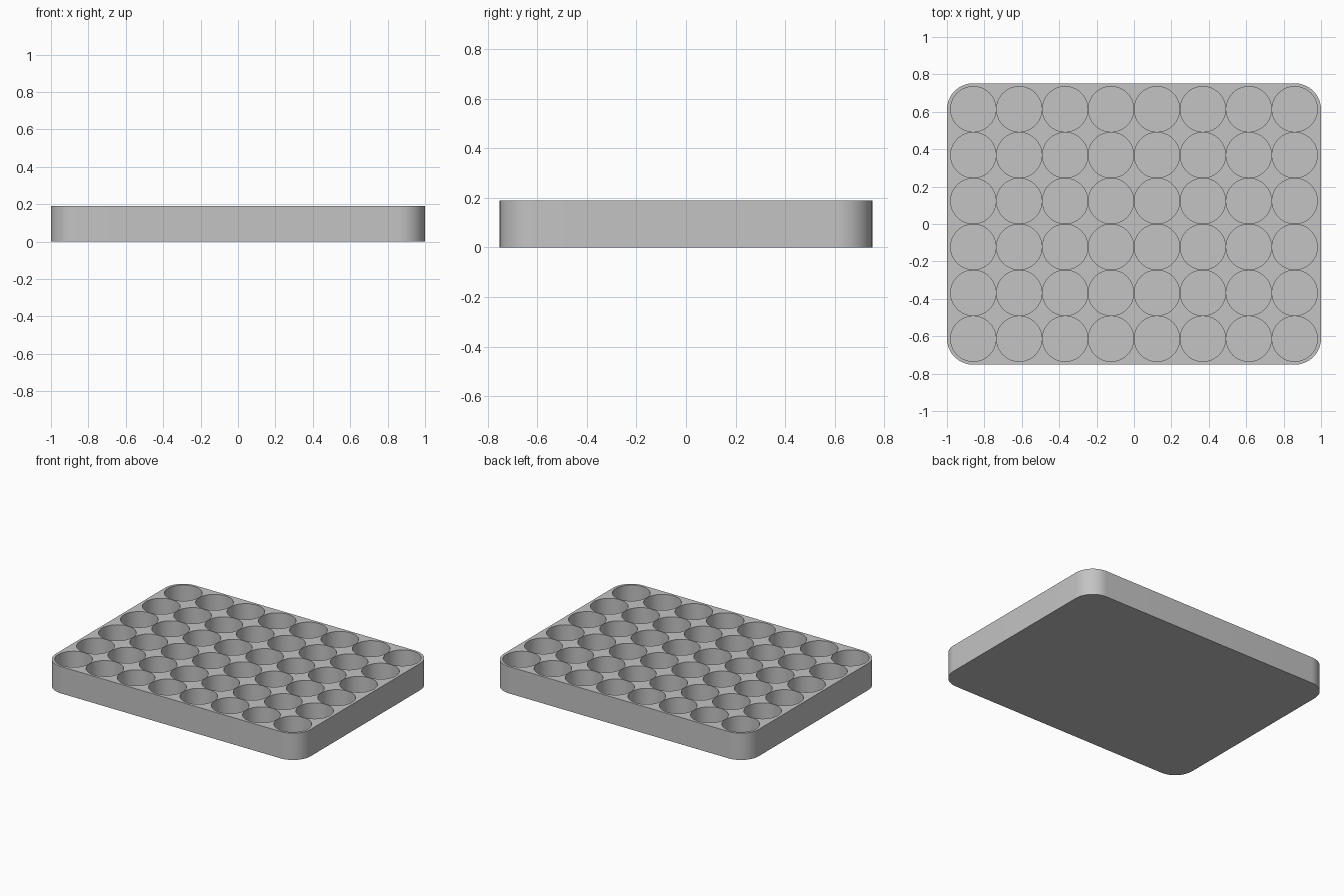
import bpy
import bmesh
import math
from mathutils import Matrix, Vector

COLS, ROWS = 8, 6
PITCH = 0.2455
HOLE_R = 0.121
HALF_X, HALF_Y = 1.0, 0.752
HEIGHT, FLOOR = 0.19, 0.02
CORNER_R = 0.14

cube = bpy.data.objects.get("Cube")
if cube:
    bpy.data.objects.remove(cube, do_unlink=True)

# Single grey plastic
grey = bpy.data.materials.new("grey plastic")
grey.use_nodes = True
colour = (0.55, 0.55, 0.55, 1)
grey.diffuse_color = colour
grey.node_tree.nodes["Principled BSDF"].inputs["Base Color"].default_value = colour


def add_object(name, bm):
    bmesh.ops.recalc_face_normals(bm, faces=bm.faces)
    mesh = bpy.data.meshes.new(name)
    bm.to_mesh(mesh)
    bm.free()
    mesh.materials.append(grey)
    obj = bpy.data.objects.new(name, mesh)
    bpy.context.collection.objects.link(obj)
    return obj


# Tray block with rounded vertical corners
bm = bmesh.new()
bmesh.ops.create_cube(bm, size=1, matrix=Matrix.Translation((0, 0, HEIGHT / 2))
                      @ Matrix.Diagonal((2 * HALF_X, 2 * HALF_Y, HEIGHT, 1)))
uprights = [e for e in bm.edges if abs(e.verts[0].co.z - e.verts[1].co.z) > HEIGHT / 2]
bmesh.ops.bevel(bm, geom=uprights, offset=CORNER_R, segments=16,
                profile=0.5, affect='EDGES')
tray = add_object("tray", bm)

# Grid of round pockets, cut down to a thin floor
bm = bmesh.new()
depth = HEIGHT - FLOOR + 0.1
for col in range(COLS):
    for row in range(ROWS):
        centre = Vector(((col - (COLS - 1) / 2) * PITCH,
                         (row - (ROWS - 1) / 2) * PITCH, FLOOR + depth / 2))
        bmesh.ops.create_cone(bm, cap_ends=True, segments=64, radius1=HOLE_R,
                              radius2=HOLE_R, depth=depth,
                              matrix=Matrix.Translation(centre))
cutter = add_object("pocket_cutter", bm)
cutter.hide_render = True

cut = tray.modifiers.new("pockets", 'BOOLEAN')
cut.operation = 'DIFFERENCE'
cut.solver = 'EXACT'
cut.object = cutter

# Apply the cut, then smooth the round walls and keep the rims sharp
bpy.ops.object.select_all(action='DESELECT')
tray.select_set(True)
bpy.context.view_layer.objects.active = tray
bpy.ops.object.modifier_apply(modifier=cut.name)
bpy.data.objects.remove(cutter, do_unlink=True)
bpy.ops.object.shade_smooth_by_angle(angle=math.radians(30))
